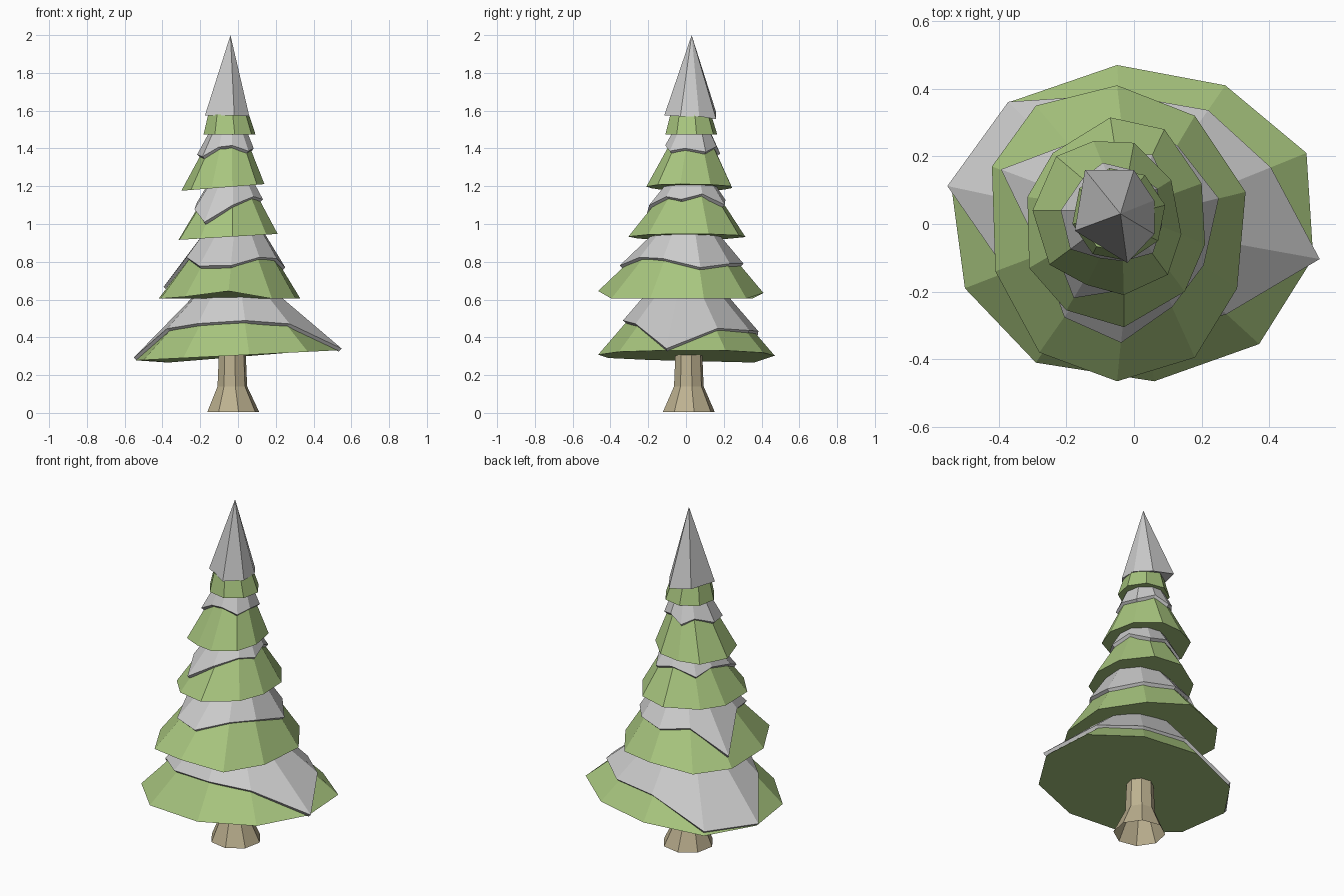
import bpy, bmesh, math
from mathutils import Vector

if "Cube" in bpy.data.objects:
    bpy.data.objects.remove(bpy.data.objects["Cube"])


def material(name, rgb):
    m = bpy.data.materials.new(name)
    m.diffuse_color = (*rgb, 1)
    m.use_nodes = True
    m.node_tree.nodes["Principled BSDF"].inputs["Base Color"].default_value = m.diffuse_color
    return m


GREEN = material("needles", (0.39, 0.56, 0.21))
BARK = material("bark", (0.51, 0.44, 0.28))


def loft(name, rings, mat=None, cap_start=True, cap_end=True, tip=None):
    """Flat-shaded skin through rings of equal length, with optional caps or tip."""
    bm = bmesh.new()
    vs = [[bm.verts.new(p) for p in r] for r in rings]
    n = len(rings[0])
    for a, b in zip(vs, vs[1:]):
        for i in range(n):
            j = (i + 1) % n
            bm.faces.new((a[i], a[j], b[j], b[i]))
    if cap_start:
        bm.faces.new(vs[0][::-1])
    if tip:
        t = bm.verts.new(tip)
        for i in range(n):
            bm.faces.new((vs[-1][i], vs[-1][(i + 1) % n], t))
    elif cap_end:
        bm.faces.new(vs[-1])
    me = bpy.data.meshes.new(name)
    bm.to_mesh(me)
    bm.free()
    ob = bpy.data.objects.new(name, me)
    bpy.context.collection.objects.link(ob)
    if mat:
        me.materials.append(mat)


def circle(cx, cy, r, z, n, start=0.0):
    return [Vector((cx + r * math.cos(start + math.tau * i / n),
                    cy + r * math.sin(start + math.tau * i / n), z)) for i in range(n)]


def tier(i, outline, z, tilt, top, snow, lift=()):
    """Bough skirt from a hem outline to a small top ring; snow = reach down each rib."""
    cx, cy, r, zt = top
    hem = [Vector((x, y, z + tilt * x)) for x, y in outline]
    for k, dz in lift:
        hem[k].z += dz
    mid = sum(hem, Vector()) / len(hem)
    dirs = [Vector((p.x - mid.x, p.y - mid.y, 0)).normalized() for p in hem]
    crown = [Vector((cx, cy, zt)) + d * r for d in dirs]
    loft(f"bough_tier_{i}", [hem, crown], GREEN)
    if snow:
        off = [d * 0.012 + Vector((0, 0, 0.015)) for d in dirs]
        inner = [c.lerp(h, t) - d * 0.005 for c, h, t, d in zip(crown, hem, snow, dirs)]
        outer = [c.lerp(h, t) + o for c, h, t, o in zip(crown, hem, snow, off)]
        upper = [c + o for c, o in zip(crown, off)]
        loft(f"snow_tier_{i}", [inner, outer, upper], cap_start=False)


# Trunk with flared foot, open underneath
loft("trunk", [circle(-0.025, 0.015, 0.14, 0.005, 8, 0.2),
               circle(-0.03, 0.015, 0.08, 0.14, 8, 0.2),
               circle(-0.03, 0.015, 0.072, 0.33, 8, 0.2)], BARK, cap_start=False)

# Bough tiers with snow, bottom to top
tier(1, [(0.53, -0.1), (0.51, 0.21), (0.27, 0.41), (-0.05, 0.47), (-0.37, 0.36),
         (-0.54, 0.11), (-0.5, -0.19), (-0.29, -0.41), (0.06, -0.465), (0.37, -0.355)],
     0.305, 0.05, (-0.01, 0, 0.18, 0.64),
     [1.02, 0.67, 0.68, 0.66, 0.97, 1, 0.58, 0.52, 0.5, 0.58], [(4, -0.02)])
tier(2, [(0.305, -0.19), (0.33, 0.095), (0.18, 0.32), (-0.05, 0.41), (-0.29, 0.35),
         (-0.42, 0.17), (-0.41, -0.14), (-0.28, -0.38), (-0.05, -0.465), (0.18, -0.395)],
     0.605, 0, (-0.02, 0, 0.15, 0.945),
     [0.42, 0.56, 0.5, 0.55, 0.45, 0.86, 0.4, 0.55, 0.6, 0.4],
     [(3, 0.03), (8, 0.04), (7, 0.01)])
tier(3, [(0.21, -0.06), (0.2, 0.12), (0.09, 0.28), (-0.07, 0.315), (-0.24, 0.21),
         (-0.315, 0.08), (-0.31, -0.13), (-0.2, -0.255), (-0.03, -0.305), (0.15, -0.2)],
     0.935, 0.06, (-0.035, 0.025, 0.108, 1.21),
     [0.36, 0.25, 0.46, 0.35, 0.5, 0.38, 0.5, 0.75, 0.45, 0.3])
tier(4, [(0.14, -0.03), (0.11, 0.13), (0, 0.24), (-0.12, 0.245), (-0.23, 0.2),
         (-0.3, 0.04), (-0.25, -0.12), (-0.14, -0.18), (-0.03, -0.21), (0.1, -0.15)],
     1.2, 0.08, (-0.05, 0.03, 0.086, 1.48),
     [0.35, 0.42, 0.3, 0.42, 0.3, 0.42, 0.46, 0.3, 0.28, 0.4])
tier(5, [(p.x, p.y) for p in circle(-0.045, 0.028, 0.14, 0, 8, 0.2)],
     1.475, 0, (-0.05, 0.025, 0.11, 1.58), None)

# Snow cone at the top
loft("snow_peak", [[(-0.02, -0.115, 1.575), (0.06, -0.03, 1.57), (0.06, 0.07, 1.57),
                    (0.0, 0.16, 1.555), (-0.145, 0.16, 1.59), (-0.175, -0.02, 1.575)]],
     tip=(-0.04, 0.03, 2.0))
